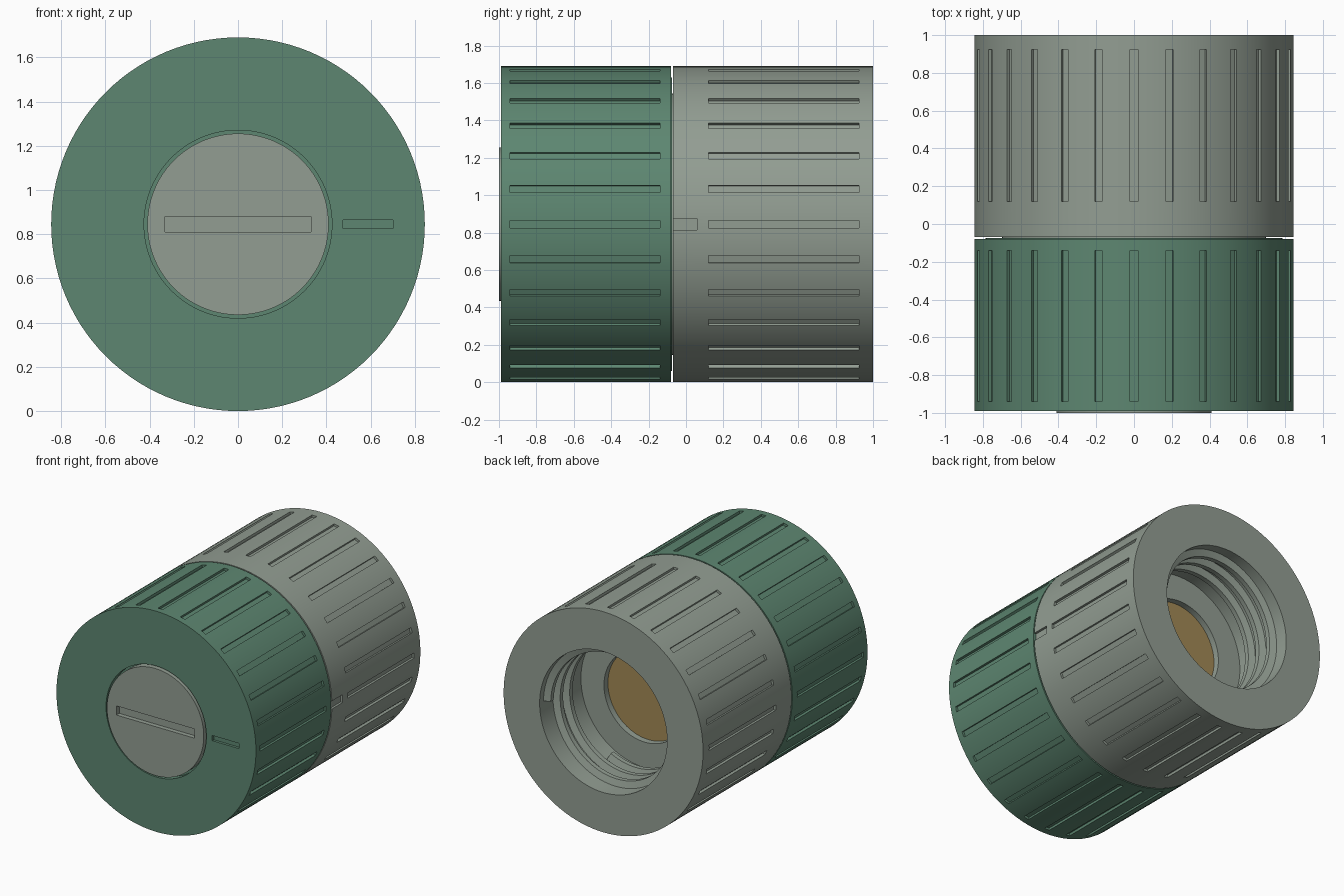
import bpy, bmesh, math
from mathutils import Matrix, Vector

if "Cube" in bpy.data.objects:
    bpy.data.objects.remove(bpy.data.objects["Cube"])

R = 0.845          # outer radius, also the height of the axis above ground
SEG = 112
RIBS = 28


def material(name, rgb):
    m = bpy.data.materials.new(name)
    m.diffuse_color = (*rgb, 1)
    m.use_nodes = True
    m.node_tree.nodes["Principled BSDF"].inputs["Base Color"].default_value = m.diffuse_color
    return m


GREEN = material("green", (0.11, 0.24, 0.165))
SAGE = material("sage_grey", (0.29, 0.34, 0.29))
GOLD = material("gold", (0.36, 0.25, 0.09))


def polar(r, a, y):
    return Vector((r * math.cos(a), y, R + r * math.sin(a)))


def finish(name, bm, mat=None):
    bmesh.ops.remove_doubles(bm, verts=bm.verts, dist=1e-5)
    bmesh.ops.recalc_face_normals(bm, faces=bm.faces)
    me = bpy.data.meshes.new(name)
    bm.to_mesh(me)
    bm.free()
    ob = bpy.data.objects.new(name, me)
    bpy.context.collection.objects.link(ob)
    if mat:
        me.materials.append(mat)
    return ob


def lathe(name, profile, mat):
    """Revolve an open (radius, y) profile that starts and ends on the axis."""
    bm = bmesh.new()
    vs = [bm.verts.new(polar(r, 0, y)) for r, y in profile]
    es = [bm.edges.new(p) for p in zip(vs, vs[1:])]
    bmesh.ops.spin(bm, geom=vs + es, cent=(0, 0, R), axis=(0, 1, 0),
                   angle=math.tau, steps=SEG, use_duplicate=False)
    return finish(name, bm, mat)


def add_box(bm, lo, hi, angle=0):
    """Box relative to the axis, turned about the axis by angle."""
    lo, hi = Vector(lo), Vector(hi)
    mat = (Matrix.Translation((0, 0, R)) @ Matrix.Rotation(-angle, 4, 'Y')
           @ Matrix.Translation((lo + hi) / 2) @ Matrix.Diagonal((*(hi - lo), 1)))
    bmesh.ops.create_cube(bm, size=1, matrix=mat)


def carve(ob, boxes):
    bm = bmesh.new()
    for b in boxes:
        add_box(bm, *b)
    cutter = finish(ob.name + "_cutter", bm)
    mod = ob.modifiers.new("grooves", 'BOOLEAN')
    mod.operation, mod.solver, mod.object = 'DIFFERENCE', 'EXACT', cutter
    bpy.context.view_layer.objects.active = ob
    bpy.ops.object.modifier_apply(modifier=mod.name)
    bpy.data.objects.remove(cutter)


def grip(y0, y1):
    return [((R - 0.018, y0, -0.02), (R + 0.1, y1, 0.02), i * math.tau / RIBS)
            for i in range(RIBS)]


# front collar with a pocket for the cap, grip grooves and pointer slot
front = lathe("front_collar", [(0, -0.94), (0.425, -0.94), (0.425, -0.99), (R, -0.99),
                               (R, -0.08), (0.785, -0.08), (0.785, -0.075), (0, -0.075)], GREEN)
carve(front, grip(-0.94, -0.14) + [((0.475, -1.1, -0.02), (0.70, -0.97, 0.02))])

# slotted cap
cap = lathe("slotted_cap", [(0, -0.94), (0.41, -0.94), (0.41, -1.0), (0, -1.0)], SAGE)
carve(cap, [((-0.33, -1.1, -0.035), (0.33, -0.965, 0.035))])

# rear body with stepped bore, grip grooves and index notch
rear = lathe("rear_body", [(0, -0.074), (0.70, -0.074), (0.70, -0.07), (R, -0.07), (R, 1),
                           (0.54, 1), (0.54, 0.5), (0.345, 0.5), (0.345, 0.43), (0, 0.43)], SAGE)
carve(rear, grip(0.12, 0.925) + [((R - 0.018, -0.2, -0.03), (R + 0.1, 0.06, 0.03))])

# contact plate at the bottom of the bore
plate = lathe("contact_plate", [(0, 0.42), (0.343, 0.42), (0.343, 0.455), (0, 0.455)], GOLD)

# helical thread ridge inside the bore
bm = bmesh.new()
section = [(0.545, 0.035), (0.49, 0.018), (0.49, -0.018), (0.545, -0.035)]
turns, pitch, steps = 2.82, 0.115, 240
rings = []
for i in range(steps + 1):
    t = turns * i / steps
    rings.append([bm.verts.new(polar(r, t * math.tau, 0.92 - pitch * t + dy)) for r, dy in section])
for a, b in zip(rings, rings[1:]):
    for k in range(4):
        n = (k + 1) % 4
        bm.faces.new((a[k], a[n], b[n], b[k]))
bm.faces.new(rings[0])
bm.faces.new(rings[-1])
thread = finish("screw_thread", bm, SAGE)

# smooth shading with crisp edges
bpy.ops.object.select_all(action='DESELECT')
for ob in (front, cap, rear, plate, thread):
    ob.select_set(True)
bpy.context.view_layer.objects.active = front
bpy.ops.object.shade_smooth_by_angle(angle=math.radians(25))
